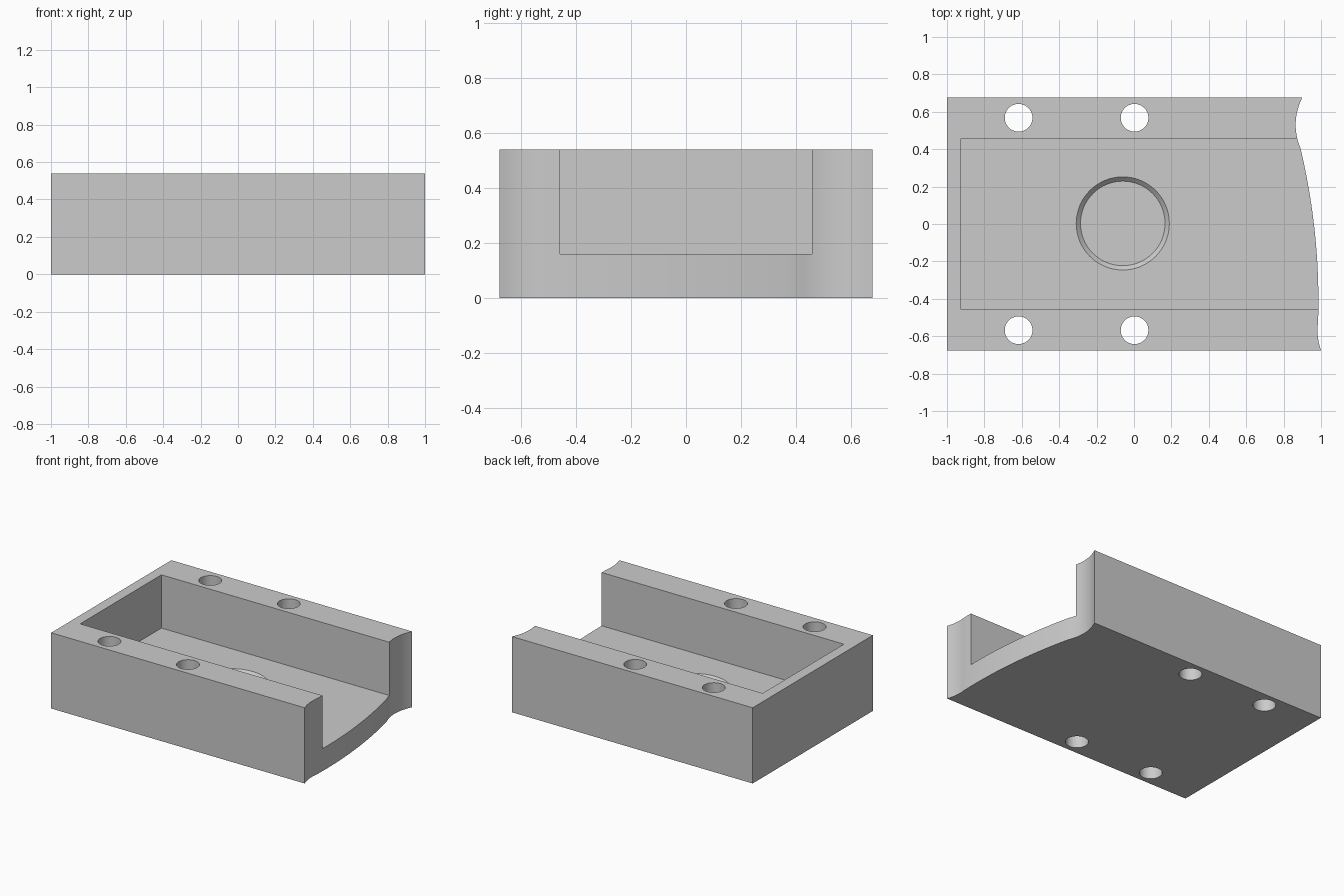
import bpy
import bmesh
from math import cos, sin, pi, radians

if "Cube" in bpy.data.objects:
    bpy.data.objects.remove(bpy.data.objects["Cube"], do_unlink=True)

HEIGHT, HALF_Y, FLOOR = 0.54, 0.677, 0.16

grey = bpy.data.materials.new("plain grey")
grey.use_nodes = True
colour = (0.6, 0.6, 0.6, 1)
grey.diffuse_color = colour
grey.node_tree.nodes["Principled BSDF"].inputs["Base Color"].default_value = colour


def loft(name, lower, upper, z0, z1):
    """Closed solid between two outlines with equal point counts."""
    bm = bmesh.new()
    a = [bm.verts.new((x, y, z0)) for x, y in lower]
    b = [bm.verts.new((x, y, z1)) for x, y in upper]
    bm.faces.new(a[::-1])
    bm.faces.new(b)
    for i in range(len(a)):
        j = (i + 1) % len(a)
        bm.faces.new((a[i], a[j], b[j], b[i]))
    bmesh.ops.recalc_face_normals(bm, faces=bm.faces)
    mesh = bpy.data.meshes.new(name)
    bm.to_mesh(mesh)
    bm.free()
    mesh.materials.append(grey)
    obj = bpy.data.objects.new(name, mesh)
    bpy.context.collection.objects.link(obj)
    return obj


def circle(cx, cy, r, n=64):
    return [(cx + r * cos(2 * pi * i / n), cy + r * sin(2 * pi * i / n)) for i in range(n)]


def end_x(y):
    """Open end: a broad bulge with a shallow scallop near each side."""
    if y > 0.40:
        return 0.864 + (y - 0.53) ** 2 / 0.6
    if y < -0.53:
        return 0.981 + (y + 0.57) ** 2 / 0.6
    return 0.986 - 0.144 * (y + 0.41) ** 2


# Block with the shaped open end
steps = 60
ys = [-HALF_Y + 2 * HALF_Y * i / steps for i in range(steps + 1)]
outline = [(-1, -HALF_Y)] + [(end_x(y), y) for y in ys] + [(-1, HALF_Y)]
body = loft("channel_block", outline, outline, 0, HEIGHT)

# Pocket running out through the open end
pocket = [(-0.925, -0.458), (1.2, -0.458), (1.2, 0.458), (-0.925, 0.458)]
cutters = [loft("pocket_cutter", pocket, pocket, FLOOR, HEIGHT + 0.1)]

# Shallow bevelled seat in the floor
cutters.append(loft("seat_cutter", circle(-0.06, 0.003, 0.226),
                    circle(-0.06, 0.003, 0.274), FLOOR - 0.023, FLOOR + 0.025))

# Bolt holes through both side walls
for x in (-0.617, 0.003):
    for y in (-0.568, 0.568):
        ring = circle(x, y, 0.074, 48)
        cutters.append(loft("bolt_hole_cutter", ring, ring, -0.1, HEIGHT + 0.1))

bpy.ops.object.select_all(action="DESELECT")
bpy.context.view_layer.objects.active = body
body.select_set(True)
for cutter in cutters:
    cutter.hide_render = True
    mod = body.modifiers.new("cut", "BOOLEAN")
    mod.operation = "DIFFERENCE"
    mod.solver = "EXACT"
    mod.object = cutter
    bpy.ops.object.modifier_apply(modifier=mod.name)
    bpy.data.objects.remove(cutter, do_unlink=True)

bpy.ops.object.shade_smooth_by_angle(angle=radians(30))
